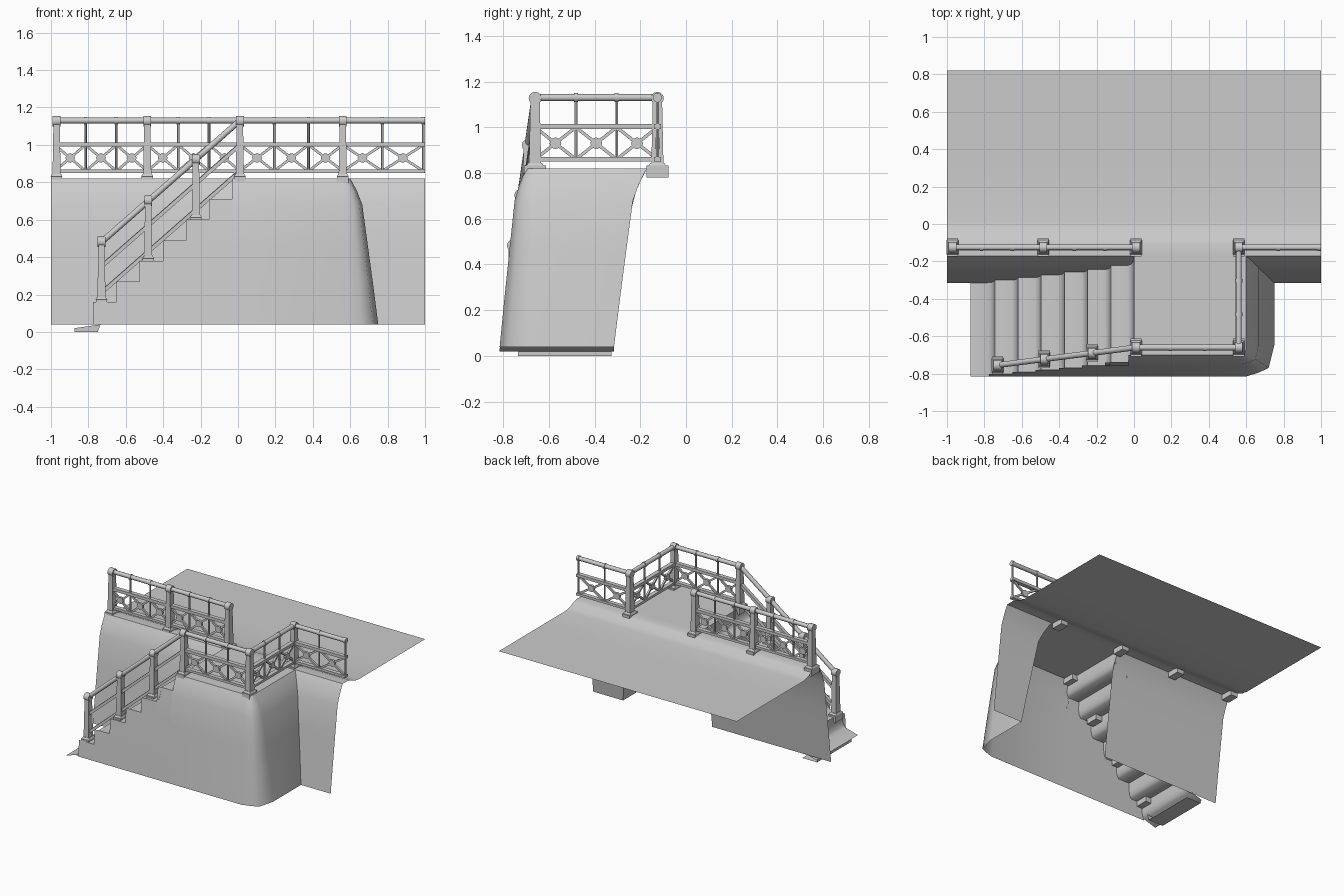
import bpy, bmesh, math
from mathutils import Vector, Matrix

if "Cube" in bpy.data.objects:
    bpy.data.objects.remove(bpy.data.objects["Cube"])

TOP, LOW, GROUND = 0.82, 0.04, 0.781
# wall slope: (height, fraction of the way from foot line to rim line)
SLOPE = [(0.04, 0), (0.25, .18), (0.46, .37), (0.68, .57), (0.75, .75), (0.80, .92), (0.82, 1)]


def frac(z):
    for (z0, t0), (z1, t1) in zip(SLOPE, SLOPE[1:]):
        if z <= z1:
            return max(0, t0 + (t1 - t0) * (z - z0) / (z1 - z0))
    return 1


def front_y(z):
    return -0.815 + 0.115 * frac(z)


def back_y(z):
    return -0.315 + 0.145 * frac(z)


def finish(name, bm, angle=40, merge=True):
    if merge:
        bmesh.ops.remove_doubles(bm, verts=bm.verts, dist=0.0005)
        bmesh.ops.recalc_face_normals(bm, faces=bm.faces)
    me = bpy.data.meshes.new(name)
    bm.to_mesh(me)
    bm.free()
    ob = bpy.data.objects.new(name, me)
    bpy.context.collection.objects.link(ob)
    bpy.ops.object.select_all(action='DESELECT')
    ob.select_set(True)
    bpy.context.view_layer.objects.active = ob
    bpy.ops.object.shade_smooth_by_angle(angle=math.radians(angle))
    return ob


def face(bm, *pts):
    bm.faces.new([bm.verts.new(p) for p in pts])


def loft(bm, foot, rim):
    """Sloped wall between a foot line and a rim line."""
    rows = []
    for z, t in SLOPE:
        rows.append([bm.verts.new((a[0] + (b[0] - a[0]) * t, a[1] + (b[1] - a[1]) * t, z))
                     for a, b in zip(foot, rim)])
    for r0, r1 in zip(rows, rows[1:]):
        for i in range(len(foot) - 1):
            bm.faces.new((r0[i], r0[i + 1], r1[i + 1], r1[i]))


def bar(bm, a, b, w, h=None, sides=0):
    """Box (w x h) or round bar of radius w from a to b."""
    a, b = Vector(a), Vector(b)
    zax = (b - a).normalized()
    up = Vector((0, 0, 1)) if abs(zax.z) < .99 else Vector((1, 0, 0))
    xax = up.cross(zax).normalized()
    m = Matrix((xax, zax.cross(xax), zax)).transposed().to_4x4()
    m.translation = (a + b) / 2
    length = (b - a).length
    if sides:
        bmesh.ops.create_cone(bm, cap_ends=True, segments=sides, radius1=w,
                              radius2=w, depth=length, matrix=m)
    else:
        for v in bmesh.ops.create_cube(bm, size=1)['verts']:
            v.co = m @ Vector((v.co.x * w, v.co.y * (h or w), v.co.z * length))


# upper pavement: lower ground rising to a kerb under the railing, and the landing
bm = bmesh.new()
rise = [(0.82, GROUND), (0.3, GROUND), (0.02, GROUND), (-0.03, 0.79), (-0.08, 0.812), (-0.11, TOP), (-0.17, TOP)]
xs = [-1, 0, 0.6, 1]
for (y0, z0), (y1, z1) in zip(rise, rise[1:]):
    for x0, x1 in zip(xs, xs[1:]):
        face(bm, (x0, y1, z1), (x1, y1, z1), (x1, y0, z0), (x0, y0, z0))
rim_corner = [(0.555, -0.70), (0.58, -0.698), (0.595, -0.688), (0.6, -0.66)]
face(bm, (0, -0.17, TOP), (0, -0.70, TOP), *[(x, y, TOP) for x, y in rim_corner], (0.6, -0.17, TOP))
finish("pavement", bm)

# landing wall wrapping the corner, continuing into the right bank
bm = bmesh.new()
loft(bm,
     [(-0.03, -0.815), (0.6, -0.815), (0.665, -0.795), (0.72, -0.77), (0.75, -0.65),
      (0.75, -0.315), (1, -0.315)],
     [(-0.03, -0.70)] + rim_corner + [(0.6, -0.17), (1, -0.17)])
finish("landing_wall", bm, 60)

# wall behind the stairs
bm = bmesh.new()
loft(bm, [(-1, -0.315), (0, -0.315)], [(-1, -0.17), (0, -0.17)])
finish("back_wall", bm)

# stairs: risers with a hollow at the foot
PITCH, RISE = 0.124, 0.11
prof = [(0.0, TOP)]
for i in range(7):
    x, z = -PITCH * i, TOP - RISE * (i + 1)
    prof += [(x - 0.006, z + 0.05), (x - 0.014, z + 0.02), (x - 0.03, z)]
    if i < 6:
        prof.append((x - PITCH, z))
prof.append((-0.875, 0.02))
bm = bmesh.new()
for (x0, z0), (x1, z1) in zip(prof, prof[1:]):
    face(bm, (x0, front_y(z0), z0), (x0, back_y(z0), z0), (x1, back_y(z1), z1), (x1, front_y(z1), z1))
finish("stairs", bm, 55)

# front face below the steps, one column per step
bm = bmesh.new()
for i in range(6):
    x1, z = -0.03 - PITCH * i, TOP - RISE * (i + 1)
    x0 = x1 - PITCH
    n = 6
    for k in range(n):
        a, b = LOW + (z - LOW) * k / n, LOW + (z - LOW) * (k + 1) / n
        face(bm, (x0, front_y(a), a), (x1, front_y(a), a), (x1, front_y(b), b), (x0, front_y(b), b))
finish("stair_front", bm)

# hollow under the lowest step
bm = bmesh.new()
foot_prof = [(-0.735, 0.04), (-0.75, 0.0), (-0.875, 0.0), (-0.875, 0.02)]
for y in (-0.735,):
    face(bm, *[(x, y, z) for x, z in foot_prof])
for (x0, z0), (x1, z1) in zip(foot_prof[1:3], foot_prof[2:]):
    face(bm, (x0, -0.735, z0), (x0, -0.325, z0), (x1, -0.325, z1), (x1, -0.735, z1))
finish("bottom_step", bm)

RAIL, MID, BOT = 1.13, 1.0, 0.86


def post(bm, x, y, base):
    """Tapered post with a plinth and a round cap lying along the rail."""
    top = base + 0.31 if base > 0.8 else base + 0.325

    def block(z0, z1, k0, k1, sx=0.07, sy=0.085):
        for v in bmesh.ops.create_cube(bm, size=1)['verts']:
            k = k1 if v.co.z > 0 else k0
            v.co = Vector((x + v.co.x * sx * k, y + v.co.y * sy * k, z1 if v.co.z > 0 else z0))
    block(base - 0.04, base + 0.012, 1, 1, 0.06, 0.095)
    block(base + 0.012, base + 0.024, 0.9, 0.7)
    block(base + 0.02, top - 0.01, 0.62, 0.48)
    bar(bm, (x - 0.021, y, top - 0.003), (x + 0.021, y, top - 0.003), 0.028, sides=12)


def span(bm, a, b, stops):
    """Rails, thin rods and crossed panels between two posts."""
    a, b = Vector((*a, 0)), Vector((*b, 0))
    d = (b - a).normalized()
    n = Vector((-d.y, d.x, 0))
    at = lambda t, z: a.lerp(b, t) + Vector((0, 0, z))
    bar(bm, at(0, RAIL), at(1, RAIL), 0.016, sides=10)
    bar(bm, at(0, MID + .003), at(1, MID + .003), 0.032, 0.022)
    bar(bm, at(0, BOT), at(1, BOT), 0.032, 0.018)
    for t in stops[1:]:
        if t < 1:
            bar(bm, at(t, BOT), at(t, RAIL), 0.007, sides=6)
            c = at(t, RAIL)
            bar(bm, c - d * .009, c + d * .009, 0.02, sides=10)
    for t0, t1 in zip(stops, stops[1:]):
        bar(bm, at(t0, BOT), at(t1, MID), 0.014, 0.014)
        bar(bm, at(t0, MID), at(t1, BOT), 0.014, 0.014)
        c = at((t0 + t1) / 2, (BOT + MID) / 2)
        bar(bm, c - n * .009, c + n * .009, 0.026, sides=8)


third = [0, 1 / 3, 2 / 3, 1]

# straight railings
bm = bmesh.new()
for a, b, stops in [((-0.98, -0.125), (-0.485, -0.125), third),
                    ((-0.485, -0.125), (0.01, -0.125), third),
                    ((0.01, -0.66), (0.56, -0.66), third),
                    ((0.56, -0.66), (0.56, -0.125), third),
                    ((0.56, -0.125), (1.0, -0.125), [0, 0.48, 0.98])]:
    span(bm, a, b, stops)
finish("railings", bm, merge=False)

# sloping stair handrails
foot, head = Vector((-0.73, -0.755, 0)), Vector((0.01, -0.66, 0))
bm = bmesh.new()
for z in (RAIL, MID, BOT):
    p, q = foot + Vector((0, 0, z - 0.65)), head + Vector((0, 0, z))
    if z == RAIL:
        bar(bm, p, q, 0.016, sides=10)
    else:
        bar(bm, p, q, 0.03, 0.02)
finish("stair_rails", bm, merge=False)

# posts
bm = bmesh.new()
for x, y, z in [(-0.97, -0.125, TOP), (-0.485, -0.125, TOP), (0.01, -0.125, TOP),
                (0.01, -0.66, TOP), (0.56, -0.66, TOP), (0.56, -0.125, TOP),
                (-0.225, -0.69, 0.60), (-0.48, -0.723, 0.38), (-0.73, -0.755, 0.16)]:
    post(bm, x, y, z)
finish("posts", bm, merge=False)
